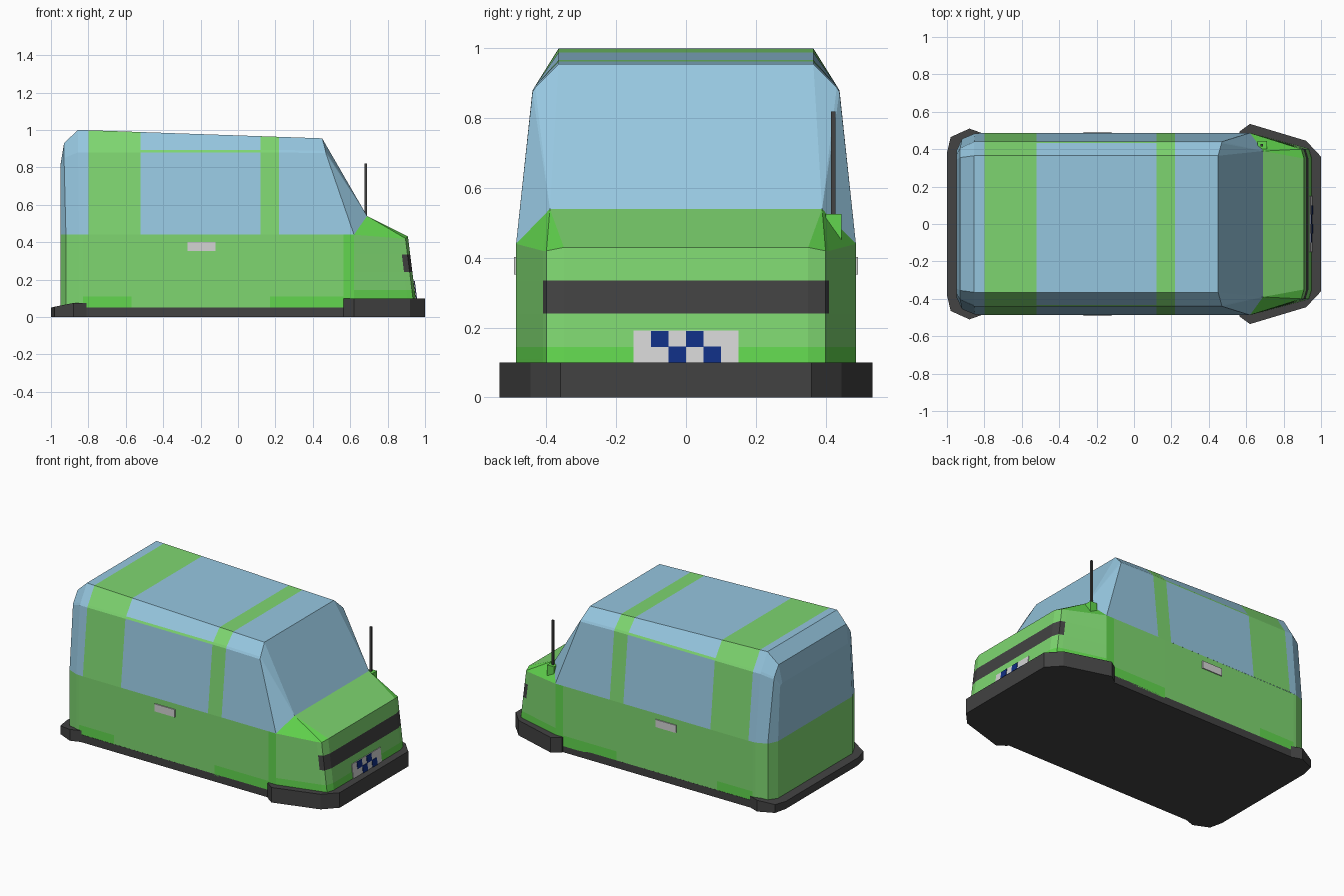
import bpy, bmesh

if "Cube" in bpy.data.objects:
    bpy.data.objects.remove(bpy.data.objects["Cube"])


def material(name, r, g, b):
    m = bpy.data.materials.new(name)
    lin = [((c / 255 + 0.055) / 1.055) ** 2.4 for c in (r, g, b)]
    m.diffuse_color = (*lin, 1)
    m.use_nodes = True
    m.node_tree.nodes["Principled BSDF"].inputs["Base Color"].default_value = m.diffuse_color
    return m


GREEN, ACCENT, GLASS, GREY, LIGHT, NAVY = range(6)
MATS = [material("body green", 126, 214, 112), material("bright green", 98, 214, 78),
        material("glass blue", 150, 199, 224), material("dark grey", 66, 66, 66),
        material("light grey", 212, 212, 212), material("navy", 16, 46, 132)]


def finish(name, bm):
    bmesh.ops.remove_doubles(bm, verts=bm.verts, dist=0.0005)
    bmesh.ops.recalc_face_normals(bm, faces=bm.faces)
    me = bpy.data.meshes.new(name)
    bm.to_mesh(me)
    bm.free()
    for m in MATS:
        me.materials.append(m)
    ob = bpy.data.objects.new(name, me)
    bpy.context.collection.objects.link(ob)
    return ob


def face(bm, pts, mat):
    f = bm.faces.new([bm.verts.new(p) for p in pts])
    f.material_index = mat
    return f


def both(bm, pts, mat):
    """Face on the left side and its mirror on the right."""
    face(bm, pts, mat)
    face(bm, [(x, -y, z) for x, y, z in pts], mat)


def across(bm, a, b, mat):
    """Face spanning the centre line between edge a-b and its mirror."""
    return face(bm, [a, b, (b[0], -b[1], b[2]), (a[0], -a[1], a[2])], mat)


def box(name, x, y, z, mat):
    bm = bmesh.new()
    bmesh.ops.create_cube(bm, size=1)
    for v in bm.verts:
        v.co = [r[0] if c < 0 else r[1] for c, r in zip(v.co, (x, y, z))]
    for f in bm.faces:
        f.material_index = mat
    return finish(name, bm)


def slab(name, outline):
    """Mirrored solid from (x, half width, top height) points, resting on z = 0."""
    bm = bmesh.new()
    for (x0, y0, h0), (x1, y1, h1) in zip(outline, outline[1:]):
        both(bm, [(x0, y0, 0), (x1, y1, 0), (x1, y1, h1), (x0, y0, h0)], GREY)
        if x0 != x1:
            across(bm, (x0, y0, h0), (x1, y1, h1), GREY)
            across(bm, (x0, y0, 0), (x1, y1, 0), GREY)
    for x, y, h in (outline[0], outline[-1]):
        across(bm, (x, y, 0), (x, y, h), GREY)
    return finish(name, bm)


# Bumpers and sill
slab("front_bumper", [(0.565, 0.495, 0.1), (0.62, 0.535, 0.1), (0.92, 0.445, 0.1), (1, 0.36, 0.1)])
slab("rear_bumper", [(-1, 0.38, 0.05), (-0.98, 0.465, 0.055), (-0.88, 0.51, 0.075),
                     (-0.81, 0.485, 0.075)])
slab("sill", [(-0.81, 0.487, 0.05), (0.565, 0.487, 0.05)])

# Lower body: plan outline swept through height bands, nose leaning back
PLAN = [(-0.95, 0.39), (-0.92, 0.455), (-0.85, 0.484), (-0.83, 0.485), (-0.57, 0.486),
        (0.17, 0.487), (0.565, 0.487), (0.62, 0.487), (0.905, 0.41), (0.935, 0.4), (0.95, 0.35)]
BANDS = [0.04, 0.11, 0.145, 0.24, 0.335, 0.44]


def body_point(i, z):
    x, y = PLAN[i]
    if x > 0.7:
        if z > 0.4:
            z = 0.43 if i == len(PLAN) - 1 else 0.42
        x -= 0.125 * (z - 0.1)
    return (x, y, z)


def body_colour(x, z):
    if x > 0.89 and 0.24 < z < 0.335:
        return GREY
    if x > 0.62:
        return ACCENT if z < 0.145 else GREEN
    if x > 0.565:
        return ACCENT
    if z < 0.11 and (-0.83 < x < -0.57 or x > 0.17):
        return ACCENT
    return GREEN


bm = bmesh.new()
last = len(PLAN) - 1
for z0, z1 in zip(BANDS, BANDS[1:]):
    zm = (z0 + z1) / 2
    for i in range(last):
        col = body_colour((PLAN[i][0] + PLAN[i + 1][0]) / 2, zm)
        both(bm, [body_point(i, z0), body_point(i + 1, z0), body_point(i + 1, z1), body_point(i, z1)], col)
    across(bm, body_point(0, z0), body_point(0, z1), GREEN)
    across(bm, body_point(last, z0), body_point(last, z1), body_colour(0.95, zm))

# Hood with sloped corners and an inset centre panel
cowl = (0.69, 0.39, 0.54)
for i in range(7, last):
    both(bm, [body_point(i, 0.44), body_point(i + 1, 0.44), cowl], ACCENT)
hood = across(bm, cowl, body_point(last, 0.44), ACCENT)
bmesh.ops.inset_individual(bm, faces=[hood], thickness=0.022)
hood.material_index = GREEN
finish("lower_body", bm)


# Cabin: rings of (x, half width, z) from belt line to roof
def ring(x):
    roof = 1.0 - 0.045 * (x + 0.85) / 1.3
    return [(x, 0.487, 0.44), (x, 0.44, 0.88), (x, 0.432, 0.893), (x, 0.365, roof)]


RINGS = [[(-0.95, 0.39, 0.44), (-0.95, 0.37, 0.79), (-0.95, 0.365, 0.8), (-0.95, 0.345, 0.81)],
         [(-0.92, 0.455, 0.44), (-0.93, 0.405, 0.85), (-0.93, 0.4, 0.865), (-0.93, 0.355, 0.93)],
         [(-0.85, 0.484, 0.44)] + ring(-0.855)[1:]]
RINGS += [ring(x) for x in (-0.8, -0.52, 0.12, 0.22)]
RINGS.append([(0.62, 0.487, 0.44), (0.47, 0.44, 0.875), (0.468, 0.432, 0.888), (0.45, 0.365, 0.955)])
STRIPES = [GLASS, GLASS, GLASS, GREEN, GLASS, GREEN, GLASS]

bm = bmesh.new()
for a, b, col in zip(RINGS, RINGS[1:], STRIPES):
    for j in range(3):
        gutter = j == 1 and -0.81 < a[0][0] < 0.2
        both(bm, [a[j], b[j], b[j + 1], a[j + 1]], GREEN if gutter else col)
    across(bm, a[3], b[3], col)
for j in range(3):
    across(bm, RINGS[0][j], RINGS[0][j + 1], GLASS)      # rear window
    both(bm, [RINGS[-1][j], RINGS[-1][j + 1], cowl], GLASS)  # corner glass
across(bm, RINGS[-1][3], cowl, GLASS)                    # windscreen
finish("cabin", bm)

# Door handles
for side, s in (("left", 1), ("right", -1)):
    box(side + "_door_handle", (-0.27, -0.12), sorted((s * 0.486, s * 0.493)), (0.352, 0.402), LIGHT)


# Number plate with a checked pattern, following the lean of the nose
def lean(ob):
    for v in ob.data.vertices:
        v.co.x -= 0.125 * (v.co.z - 0.1)


lean(box("number_plate", (0.945, 0.954), (-0.15, 0.15), (0.1, 0.192), LIGHT))
for k, y in enumerate((-0.1, -0.05, 0.0, 0.05)):
    z = 0.145 if k % 2 == 0 else 0.1
    lean(box("plate_check", (0.95, 0.957), (y, y + 0.05), (z, z + 0.046), NAVY))

# Antenna
box("antenna_base", (0.66, 0.71), (0.4, 0.445), (0.45, 0.525), ACCENT)
box("antenna_rod", (0.677, 0.69), (0.415, 0.428), (0.52, 0.82), GREY)
